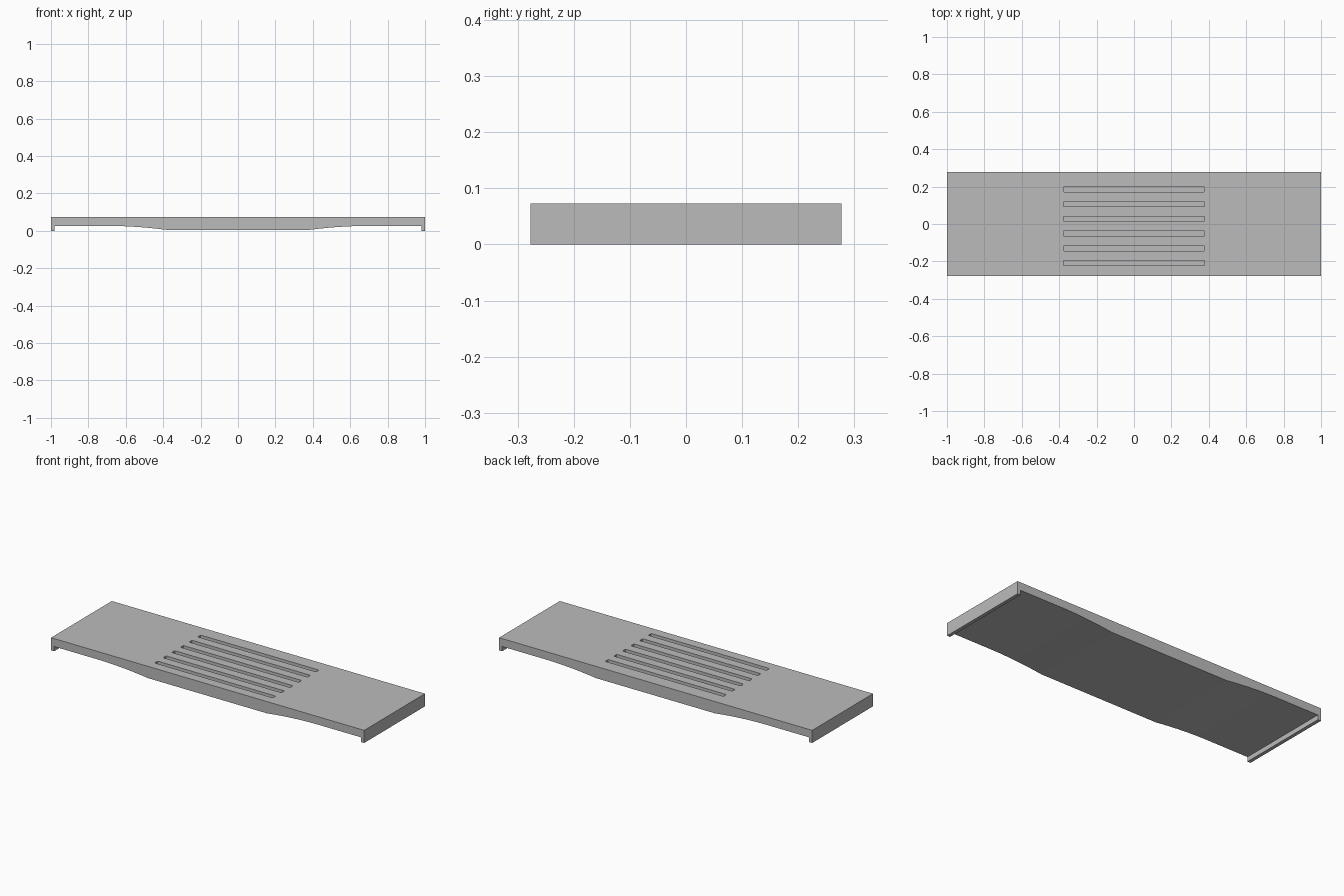
import bpy
import bmesh

cube = bpy.data.objects.get("Cube")
if cube:
    bpy.data.objects.remove(cube, do_unlink=True)

grey = bpy.data.materials.new("plain grey")
grey.use_nodes = True
colour = (0.5, 0.5, 0.5, 1)
grey.diffuse_color = colour
grey.node_tree.nodes["Principled BSDF"].inputs["Base Color"].default_value = colour

HALF_DEPTH, TOP = 0.277, 0.073
UNDERSIDE, BELLY = 0.027, 0.005


def extrude(name, points, offset):
    """Solid made from a flat outline pushed along offset."""
    bm = bmesh.new()
    face = bm.faces.new([bm.verts.new(p) for p in points])
    moved = bmesh.ops.extrude_face_region(bm, geom=[face])["geom"]
    bmesh.ops.translate(bm, vec=offset, verts=[v for v in moved if isinstance(v, bmesh.types.BMVert)])
    bmesh.ops.recalc_face_normals(bm, faces=bm.faces)
    mesh = bpy.data.meshes.new(name)
    bm.to_mesh(mesh)
    bm.free()
    mesh.materials.append(grey)
    obj = bpy.data.objects.new(name, mesh)
    bpy.context.collection.objects.link(obj)
    return obj


# Slab: end lips, concave curve down to a flat belly, mirrored left to right
STEPS = 10
half = [(1, TOP), (1, 0), (0.98, 0), (0.98, UNDERSIDE)]
for i in range(STEPS + 1):
    t = i / STEPS
    half.append((0.72 - 0.34 * t, UNDERSIDE - (UNDERSIDE - BELLY) * t * t))
outline = half + [(-x, z) for x, z in reversed(half)]
slab = extrude("slab", [(x, -HALF_DEPTH, z) for x, z in outline], (0, 2 * HALF_DEPTH, 0))

# Six shallow grooves with eased corners
LENGTH, WIDTH, EASE, DEPTH = 0.378, 0.0135, 0.005, 0.02
for i in range(6):
    y = 0.185 - 0.0787 * i
    corner = [(LENGTH, WIDTH - EASE), (LENGTH - EASE * 0.3, WIDTH - EASE * 0.3), (LENGTH - EASE, WIDTH)]
    ring = []
    for sx, sy in ((1, 1), (-1, 1), (-1, -1), (1, -1)):
        pts = [(sx * a, y + sy * b, TOP - DEPTH) for a, b in corner]
        ring += pts if sx * sy > 0 else pts[::-1]
    cutter = extrude(f"groove_cutter_{i + 1}", ring, (0, 0, 0.1))
    cutter.hide_render = True
    cutter.hide_set(True)
    cut = slab.modifiers.new(f"groove_{i + 1}", "BOOLEAN")
    cut.object = cutter
    cut.operation = "DIFFERENCE"
    cut.solver = "EXACT"
